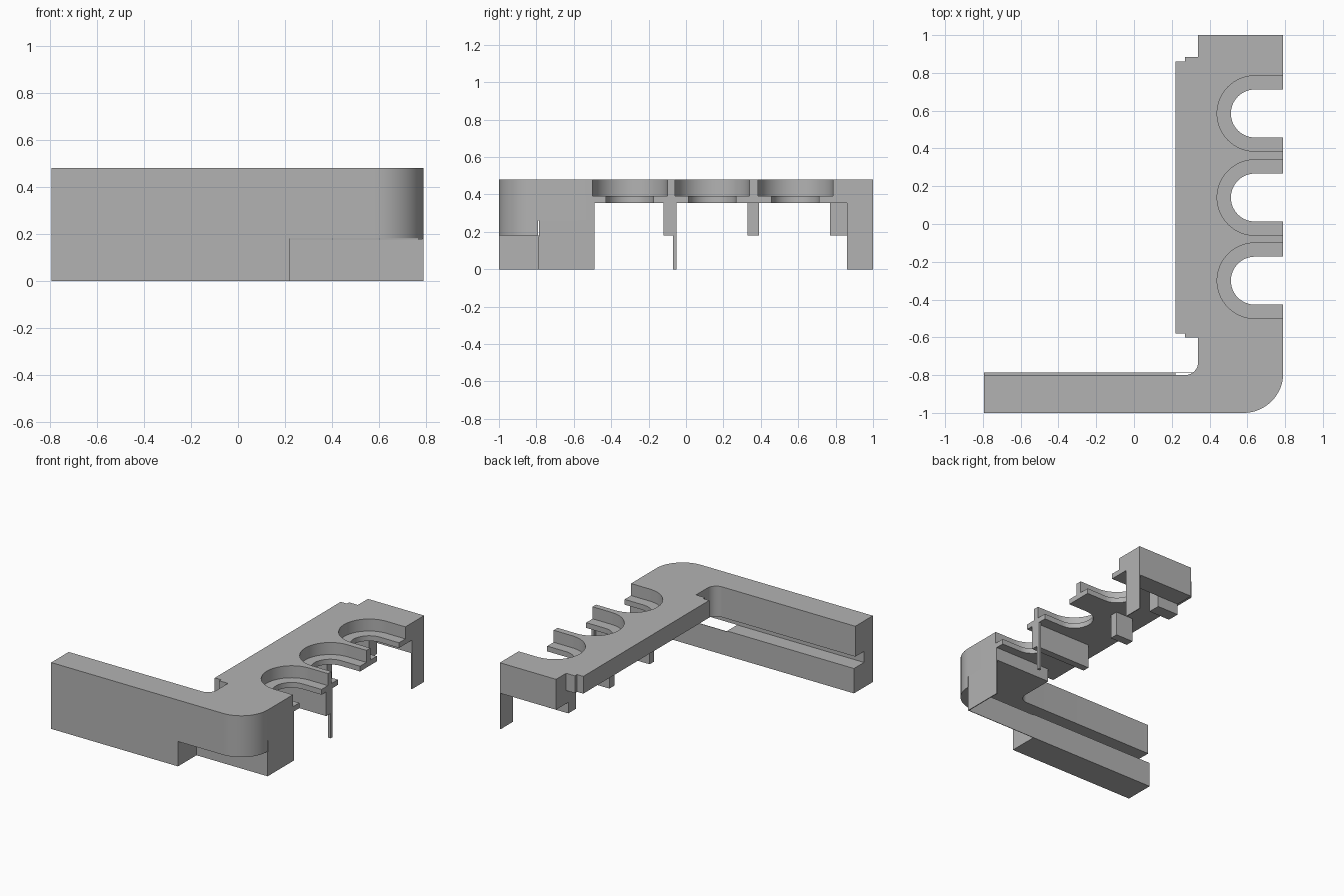
import bpy, bmesh, math

if "Cube" in bpy.data.objects:
    bpy.data.objects.remove(bpy.data.objects["Cube"])

grey = bpy.data.materials.new("plain grey")
grey.diffuse_color = (0.45, 0.45, 0.45, 1)
grey.use_nodes = True
grey.node_tree.nodes["Principled BSDF"].inputs["Base Color"].default_value = grey.diffuse_color


def prism(name, pts, z0, z1):
    """Extrude a plan outline from z0 to z1."""
    bm = bmesh.new()
    face = bm.faces.new([bm.verts.new((x, y, z0)) for x, y in pts])
    up = bmesh.ops.extrude_face_region(bm, geom=[face])["geom"]
    bmesh.ops.translate(bm, vec=(0, 0, z1 - z0),
                        verts=[v for v in up if isinstance(v, bmesh.types.BMVert)])
    bmesh.ops.recalc_face_normals(bm, faces=bm.faces)
    mesh = bpy.data.meshes.new(name)
    bm.to_mesh(mesh)
    bm.free()
    mesh.materials.append(grey)
    ob = bpy.data.objects.new(name, mesh)
    bpy.context.collection.objects.link(ob)
    return ob


def box(name, x0, x1, y0, y1, z0, z1):
    return prism(name, [(x0, y0), (x1, y0), (x1, y1), (x0, y1)], z0, z1)


def arc(cx, cy, r, a0, a1, n=16):
    angles = [math.radians(a0 + (a1 - a0) * i / n) for i in range(n + 1)]
    return [(cx + r * math.cos(a), cy + r * math.sin(a)) for a in angles]


def smooth(ob):
    bpy.ops.object.select_all(action='DESELECT')
    ob.select_set(True)
    bpy.context.view_layer.objects.active = ob
    bpy.ops.object.shade_smooth_by_angle(angle=math.radians(30))


def cut(ob, cutter):
    """Subtract the cutter from the object and discard it."""
    cutter.hide_render = True
    mod = ob.modifiers.new("cut", 'BOOLEAN')
    mod.operation = 'DIFFERENCE'
    mod.solver = 'EXACT'
    mod.object = cutter
    bpy.context.view_layer.objects.active = ob
    bpy.ops.object.modifier_apply(modifier=mod.name)
    bpy.data.objects.remove(cutter)


# L-shaped top with rounded outer corner and filleted inner corner
outline = ([(-.795, -1)] + arc(.58, -.79, .21, -90, 0)
           + [(.79, 1), (.34, 1), (.34, .885), (.27, .885), (.27, .86), (.22, .86),
              (.22, -.58), (.27, -.58), (.27, -.6), (.34, -.6)]
           + arc(.27, -.73, .07, 0, -90, 10) + [(-.795, -.8)])
top = prism("top_slab", outline, .26, .48)

# Thin the side arm from below
cut(top, box("undercut", .1, 1, -.49, .86, .1, .355))
cut(top, box("undercut_back", .1, .34, -.65, .95, .1, .355))

# Three stepped U-shaped notches open to the right
for y in (-.30, .14, .585):
    for r, z0 in ((.2, .393), (.127, .3)):
        shape = [(.95, y + r)] + arc(.64, y, r, 90, 270, 32) + [(.95, y - r)]
        cut(top, prism("notch", shape, z0, .6))
smooth(top)

# Front skin under the top, leaving a slot behind it
skin = prism("front_skin", [(-.795, -1)] + arc(.58, -.79, .21, -90, 0)
             + arc(.58, -.79, .11, 0, -90) + [(-.795, -.9)], .18, .26)
smooth(skin)

# Base of the long arm and thin panels under the corner
box("front_base", -.795, .22, -1, -.785, 0, .18)
box("corner_back_panel", .22, .79, -.789, -.785, 0, .175)
box("corner_side_panel", .784, .79, -.785, -.49, 0, .26)

# Far end panel, slim post and hanging braces
box("end_panel", .784, .79, .86, 1, 0, .26)
box("post", .77, .79, -.07, -.05, 0, .36)
box("brace_near", .34, .79, -.12, -.07, .18, .36)
box("brace_middle", .34, .48, .33, .39, .18, .36)
box("brace_far", .34, .51, .77, .86, .18, .36)
